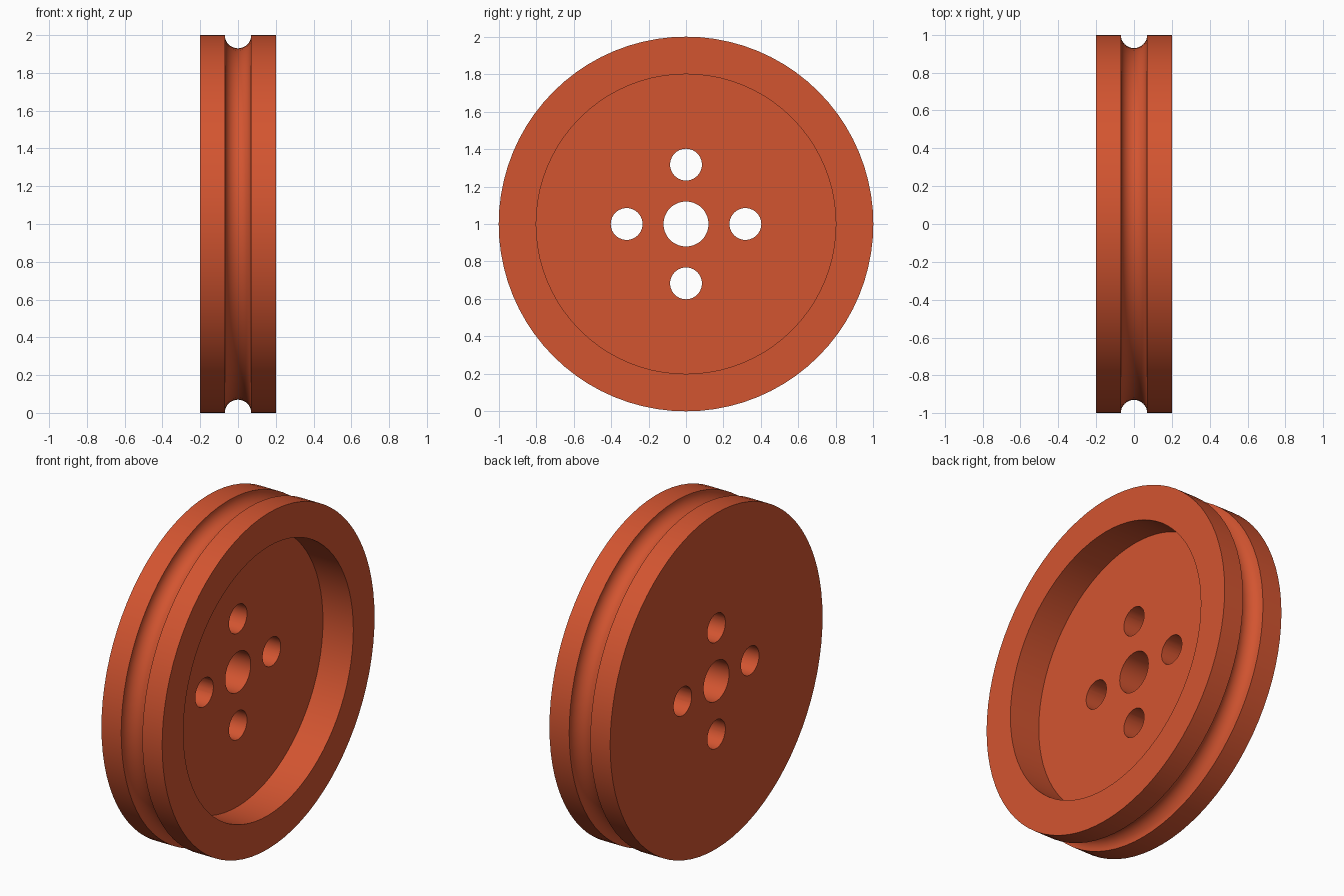
import bpy, bmesh, math
from mathutils import Matrix

if "Cube" in bpy.data.objects:
    bpy.data.objects.remove(bpy.data.objects["Cube"])

SEGMENTS = 80
HALF_WIDTH, FLOOR_X = 0.20, 0.0
RIM_R, RECESS_R, BORE_R, GROOVE_R = 1.0, 0.80, 0.12, 0.07
BOLT_R, BOLT_CIRCLE = 0.085, 0.317

orange = bpy.data.materials.new("burnt_orange")
orange.diffuse_color = (0.65, 0.09, 0.03, 1)
orange.use_nodes = True
orange.node_tree.nodes["Principled BSDF"].inputs["Base Color"].default_value = orange.diffuse_color


def add_object(name, bm):
    mesh = bpy.data.meshes.new(name)
    bmesh.ops.recalc_face_normals(bm, faces=bm.faces)
    bm.to_mesh(mesh)
    bm.free()
    mesh.materials.append(orange)
    obj = bpy.data.objects.new(name, mesh)
    bpy.context.collection.objects.link(obj)
    return obj


# Closed wheel section as (x, radius): bore, flat back, grooved tread, recessed face
groove = [(-GROOVE_R * math.cos(math.pi * i / 16),
           RIM_R - GROOVE_R * math.sin(math.pi * i / 16)) for i in range(17)]
section = [(-HALF_WIDTH, BORE_R), (-HALF_WIDTH, RIM_R), *groove,
           (HALF_WIDTH, RIM_R), (HALF_WIDTH, RECESS_R),
           (FLOOR_X, RECESS_R), (FLOOR_X, BORE_R)]

# Pulley wheel: the section turned around the x axis
bm = bmesh.new()
rings = []
for s in range(SEGMENTS):
    a = 2 * math.pi * s / SEGMENTS
    rings.append([bm.verts.new((x, r * math.cos(a), 1 + r * math.sin(a)))
                  for x, r in section])
for s in range(SEGMENTS):
    here, there = rings[s], rings[(s + 1) % SEGMENTS]
    for i in range(len(section)):
        j = (i + 1) % len(section)
        bm.faces.new((here[i], here[j], there[j], there[i]))
wheel = add_object("pulley_wheel", bm)

# Four bolt holes around the bore
bm = bmesh.new()
for k in range(4):
    a = k * math.pi / 2
    place = Matrix.Translation((-0.1, BOLT_CIRCLE * math.cos(a), 1 + BOLT_CIRCLE * math.sin(a)))
    bmesh.ops.create_cone(bm, cap_ends=True, segments=40, radius1=BOLT_R, radius2=BOLT_R,
                          depth=0.4, matrix=place @ Matrix.Rotation(math.pi / 2, 4, 'Y'))
cutter = add_object("bolt_hole_cutter", bm)
cutter.hide_render = True
cutter.hide_viewport = True

cut = wheel.modifiers.new("bolt_holes", 'BOOLEAN')
cut.operation = 'DIFFERENCE'
cut.solver = 'EXACT'
cut.object = cutter

# Apply the cut, then smooth the round surfaces and keep the rims sharp
bpy.context.view_layer.objects.active = wheel
wheel.select_set(True)
bpy.ops.object.modifier_apply(modifier=cut.name)
bpy.data.objects.remove(cutter)
bpy.ops.object.shade_smooth_by_angle(angle=math.radians(30))
